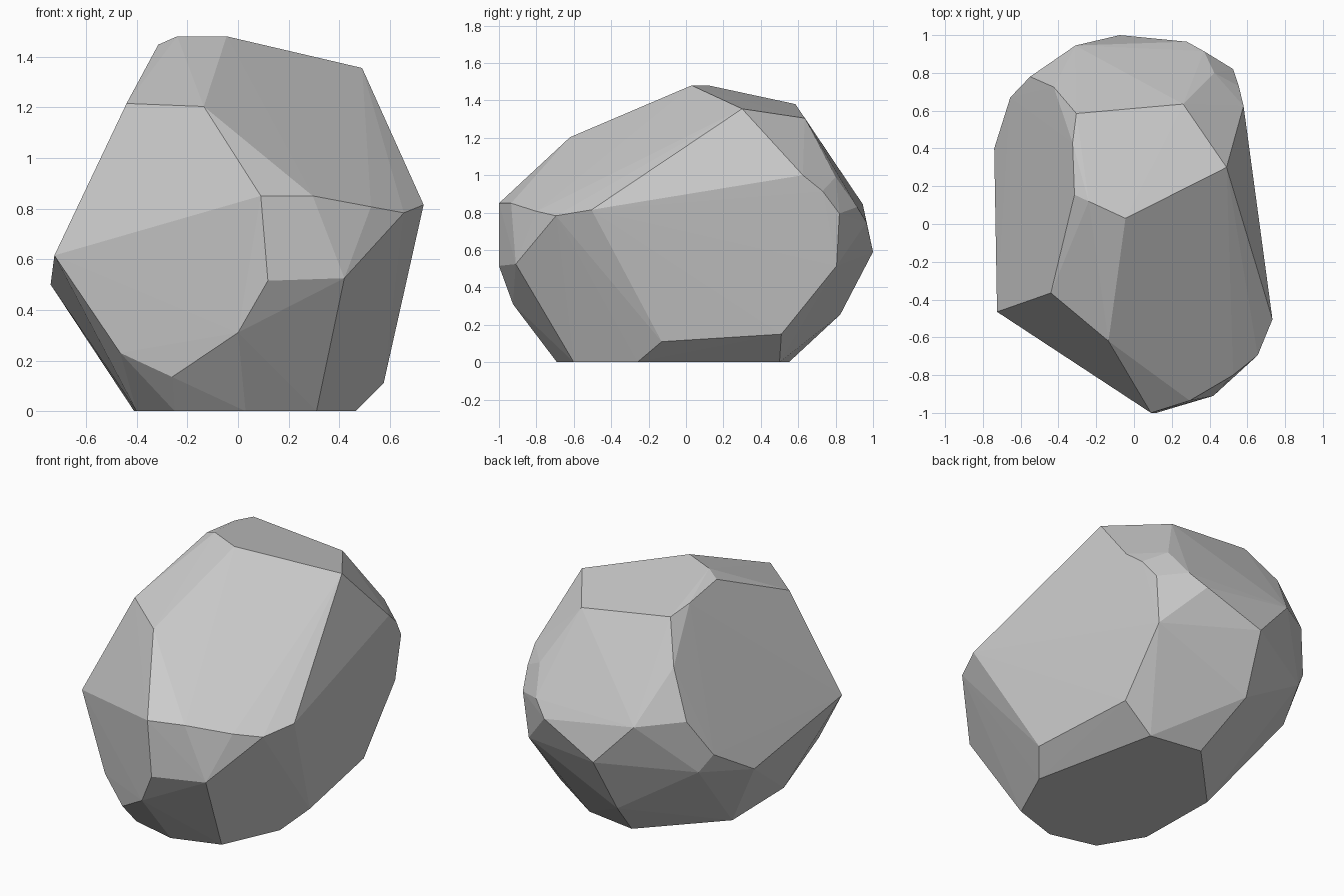
import bpy
import bmesh

# Remove the default cube
default_cube = bpy.data.objects.get("Cube")
if default_cube:
    bpy.data.objects.remove(default_cube, do_unlink=True)


def make_material(name, colour):
    material = bpy.data.materials.new(name)
    material.use_nodes = True
    material.diffuse_color = colour
    shader = material.node_tree.nodes["Principled BSDF"]
    shader.inputs["Base Color"].default_value = colour
    shader.inputs["Roughness"].default_value = .9
    return material


def faceted_stone(name, corner_groups, material):
    """Wrap a flat-faced convex stone around groups of corner points."""
    mesh_builder = bmesh.new()
    for group in corner_groups:
        for corner in group:
            mesh_builder.verts.new(corner)
    bmesh.ops.convex_hull(mesh_builder, input=list(mesh_builder.verts))
    # Drop any corner that ended up inside the hull
    loose = [vert for vert in mesh_builder.verts if not vert.link_faces]
    bmesh.ops.delete(mesh_builder, geom=loose, context="VERTS")
    bmesh.ops.recalc_face_normals(mesh_builder, faces=list(mesh_builder.faces))
    for face in mesh_builder.faces:
        face.smooth = False
    mesh = bpy.data.meshes.new(name)
    mesh_builder.to_mesh(mesh)
    mesh_builder.free()
    mesh.materials.append(material)
    stone = bpy.data.objects.new(name, mesh)
    bpy.context.scene.collection.objects.link(stone)
    return stone


# Flat underside outline, resting on the ground
underside_outline = [
    (-.25, -.62), (.03, -.69), (.31, -.6), (.465, -.26),
    (.3, .5), (-.02, .55), (-.41, .14), (-.4, -.37),
]
underside = [(x, y, 0) for x, y in underside_outline]

# Sloping crown
crown = [
    (-.045, .03, 1.48), (-.24, .12, 1.48), (-.315, .155, 1.447),
    (-.325, .43, 1.41), (-.305, .585, 1.38), (.26, .635, 1.305),
    (.49, .3, 1.355), (-.44, -.365, 1.215), (-.135, -.62, 1.203),
]

# Front nose and the chipped corners below it
front_corners = [
    (.09, -1, .85), (.295, -.935, .85), (.525, -.8, .807),
    (.655, -.695, .783), (.733, -.505, .815), (.42, -.91, .525),
    (.118, -1, .515), (0, -.925, .31),
    (-.26, -.74, .135), (-.465, -.615, .23),
]

# Left flank
left_flank = [
    (.575, -.13, .11), (.49, .51, .15), (.495, .805, .515),
    (.525, .82, .795), (.555, .73, .915), (.58, .625, 1),
]

# Right flank
right_flank = [
    (-.725, -.465, .615), (-.74, .4, .5),
    (-.655, .67, .667), (-.585, .715, .557),
]

# Rounded back
back_corners = [
    (-.425, .725, 1.16), (-.55, .78, .88), (-.31, .945, .845),
    (-.075, 1, .59), (.28, .965, .748), (.37, .915, .83),
    (.425, .8, .99), (-.115, .825, .255),
]

stone_grey = make_material("stone_grey", (.6, .6, .6, 1))
faceted_stone(
    "rock",
    [underside, crown, front_corners, left_flank, right_flank, back_corners],
    stone_grey,
)
